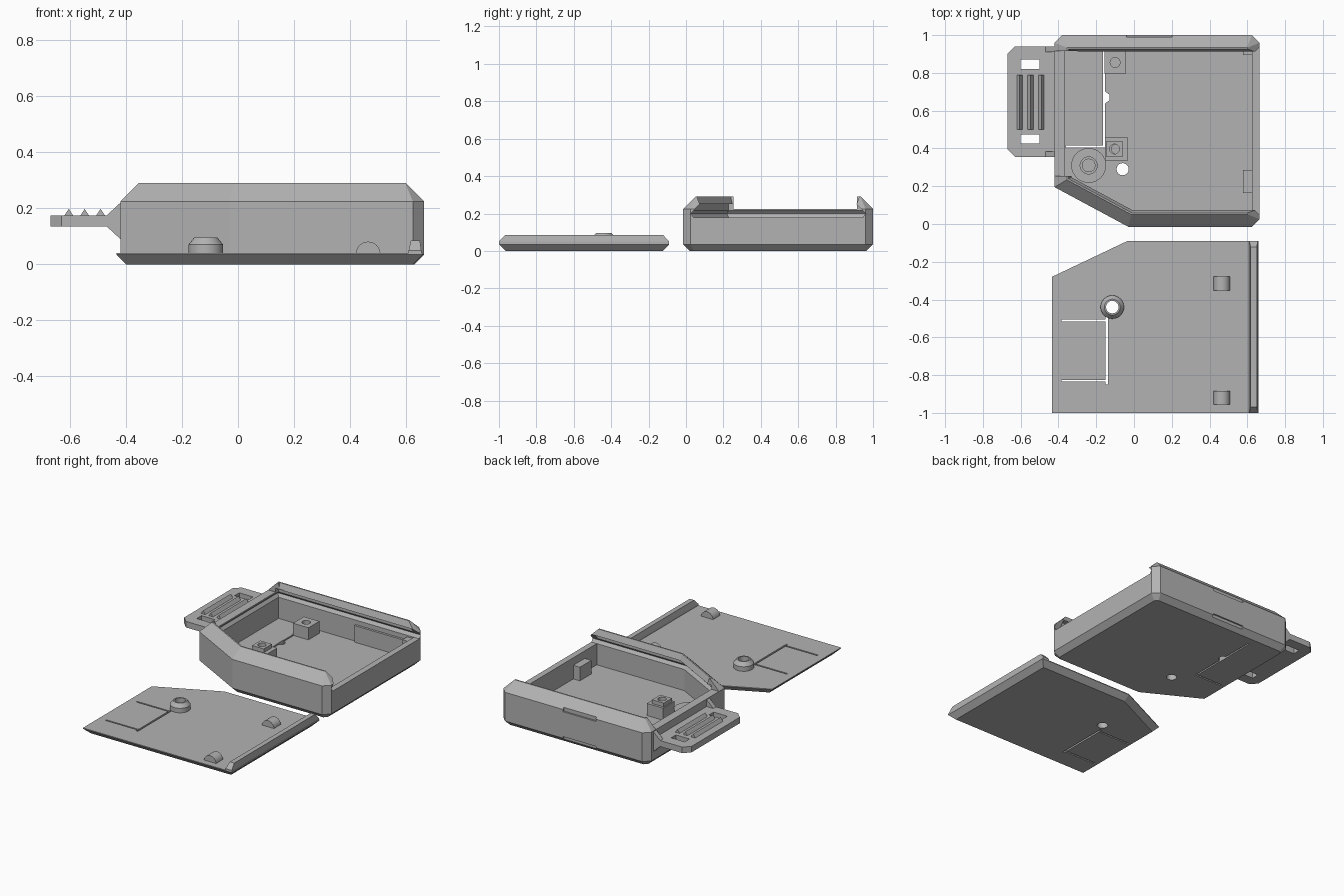
import bpy, bmesh, math
from mathutils import Vector

if "Cube" in bpy.data.objects:
    bpy.data.objects.remove(bpy.data.objects["Cube"])

GREY = bpy.data.materials.new("matte_grey")
GREY.diffuse_color = (0.45, 0.45, 0.45, 1)
GREY.use_nodes = True
GREY.node_tree.nodes["Principled BSDF"].inputs["Base Color"].default_value = GREY.diffuse_color


def loft(name, rings):
    """Closed solid through rings of equal point count."""
    bm = bmesh.new()
    vs = [[bm.verts.new(p) for p in r] for r in rings]
    n = len(rings[0])
    bm.faces.new(vs[0][::-1])
    bm.faces.new(vs[-1])
    for a, b in zip(vs, vs[1:]):
        for i in range(n):
            j = (i + 1) % n
            bm.faces.new((a[i], a[j], b[j], b[i]))
    bmesh.ops.recalc_face_normals(bm, faces=bm.faces)
    me = bpy.data.meshes.new(name)
    bm.to_mesh(me)
    bm.free()
    me.materials.append(GREY)
    ob = bpy.data.objects.new(name, me)
    bpy.context.collection.objects.link(ob)
    return ob


def inset(poly, d):
    """Move every side of a counter-clockwise outline inward by d."""
    out, n = [], len(poly)
    for i in range(n):
        p = Vector(poly[i])
        a = (p - Vector(poly[i - 1])).normalized()
        b = (Vector(poly[(i + 1) % n]) - p).normalized()
        na, nb = Vector((-a.y, a.x)), Vector((-b.y, b.x))
        out.append(p + (na + nb) * d / (1 + na.dot(nb)))
    return out


def layers(name, poly, steps):
    return loft(name, [[(p[0], p[1], z) for p in inset(poly, d)] for z, d in steps])


def box(name, x0, x1, y0, y1, z0, z1):
    return layers(name, [(x0, y0), (x1, y0), (x1, y1), (x0, y1)], [(z0, 0), (z1, 0)])


def turned(name, x, y, steps, n=32):
    return loft(name, [[(x + r * math.cos(2 * math.pi * i / n),
                         y + r * math.sin(2 * math.pi * i / n), z) for i in range(n)]
                       for z, r in steps])


def extrude_y(name, xz, y0, y1):
    return loft(name, [[(x, y, z) for x, z in xz] for y in (y0, y1)])


def cut(ob, *cutters):
    for c in cutters:
        m = ob.modifiers.new("cut", "BOOLEAN")
        m.object, m.operation, m.solver = c, "DIFFERENCE", "EXACT"
        bpy.context.view_layer.objects.active = ob
        bpy.ops.object.modifier_apply(modifier=m.name)
        bpy.data.objects.remove(c)


def smooth(ob):
    bpy.ops.object.select_all(action="DESELECT")
    ob.select_set(True)
    bpy.context.view_layer.objects.active = ob
    bpy.ops.object.shade_smooth_by_angle(angle=math.radians(30))


# --- case shell with chamfered edges
C = 0.04
outer = [(-0.03, -0.015), (0.665 - C, -0.015), (0.665, -0.015 + C), (0.665, 1 - C),
         (0.665 - C, 1), (-0.42 + C, 1), (-0.42, 1 - C), (-0.42, 0.195)]
case = layers("case", outer, [(0, 0.035), (0.035, 0), (0.225, 0), (0.29, 0.065)])


def plain(right):
    return [(-0.03, -0.015), (right, -0.015), (right, 1), (-0.42, 1), (-0.42, 0.195)]


cavity = layers("cavity", plain(0.68), [(0.04, 0.055), (0.25, 0.055)])
# dovetail channel for the sliding lid, open on the right
channel = layers("channel", plain(0.9), [(0.18, 0.055), (0.2, 0.04), (0.25, 0.088), (0.3, 0.07)])
left_gap = box("left_gap", -0.5, -0.3, 0.255, 0.915, 0.225, 0.35)
cut(case, cavity, channel, left_gap)
# spring tongue slits, drain hole and boss pit in the floor
cut(case,
    box("slit_long", -0.163, -0.153, 0.41, 0.915, -0.1, 0.1),
    box("slit_short", -0.36, -0.153, 0.406, 0.416, -0.1, 0.1),
    layers("slit_notch", [(-0.165, 0.71), (-0.165, 0.63), (-0.13, 0.655), (-0.13, 0.685)],
           [(-0.1, 0), (0.1, 0)]),
    turned("floor_hole", -0.06, 0.29, [(-0.1, 0.032), (0.1, 0.032)]))
# shallow finger notches on the back
for z0, z1 in ((0.21, 0.24), (0.02, 0.045)):
    cut(case, box("notch", -0.04, 0.2, 0.99, 1.1, z0, z1))

# --- parts inside the case
for i, (x, y, s) in enumerate(((-0.1, 0.855, 0.057), (-0.093, 0.397, 0.06))):
    post = box(f"screw_post_{i}", x - s, x + s, y - s, y + s, 0.03, 0.12)
    cut(post, turned("screw_hole", x, y, [(0.06, 0.026), (0.2, 0.026)], 24))
collar = box("post_collar", -0.145, -0.06, 0.355, 0.44, 0.11, 0.145)
cut(collar, turned("collar_hole", -0.103, 0.397, [(0.0, 0.026), (0.2, 0.026)], 24))
boss = turned("round_boss", -0.24, 0.31, [(0.03, 0.092), (0.085, 0.092)])
cut(boss, turned("boss_pit", -0.24, 0.31, [(0.045, 0.045), (0.2, 0.045)]))
button = turned("boss_pin", -0.24, 0.31, [(0.03, 0.036), (0.07, 0.036)])
for o in (boss, button):
    smooth(o)
box("front_stop", 0.577, 0.632, 0.165, 0.285, 0.03, 0.13)
box("back_stop", 0.577, 0.632, 0.895, 0.95, 0.03, 0.17)
box("back_inner_panel", 0.2, 0.6, 0.93, 0.95, 0.03, 0.15)
box("right_wall", 0.63, 0.664, 0.03, 0.955, 0.036, 0.18)

# --- strap tab on the left
tab = layers("strap_tab", [(-0.67, 0.395), (-0.63, 0.355), (-0.41, 0.355), (-0.41, 0.94),
                           (-0.63, 0.94), (-0.67, 0.9)], [(0.135, 0), (0.175, 0)])
for y in (0.45, 0.845):
    cut(tab, box("strap_slot", -0.6, -0.5, y - 0.025, y + 0.025, 0.0, 0.4))
for i in range(3):
    x = -0.605 + 0.057 * i
    extrude_y(f"grip_ridge_{i}", [(x - 0.016, 0.174), (x + 0.016, 0.174), (x, 0.198)], 0.5, 0.79)
for i, y in enumerate((0.355, 0.91)):
    extrude_y(f"tab_brace_{i}", [(-0.47, 0.136), (-0.415, 0.085), (-0.415, 0.225),
                                 (-0.47, 0.174)], y, y + 0.03)

# --- loose lid
lid = layers("lid", [(-0.435, -1), (0.66, -1), (0.66, -0.09), (-0.035, -0.09), (-0.435, -0.28)],
             [(0, 0.035), (0.035, 0), (0.04, 0)])
cut(lid,
    box("lid_slit_front", -0.385, -0.14, -0.515, -0.505, -0.1, 0.1),
    box("lid_slit_back", -0.385, -0.14, -0.835, -0.825, -0.1, 0.1),
    box("lid_slit_side", -0.15, -0.138, -0.85, -0.49, -0.1, 0.1),
    turned("lid_hole", -0.115, -0.44, [(-0.1, 0.033), (0.1, 0.033)]))
# end lip with sloped ends
extrude = [(0.61, 0.655, -1.0, -0.09, 0.035), (0.61, 0.655, -1.0, -0.09, 0.05),
           (0.618, 0.65, -0.968, -0.122, 0.085)]
loft("lid_end_lip", [[(a, c, z), (b, c, z), (b, d, z), (a, d, z)] for a, b, c, d, z in extrude])
# hollow knob
knob = turned("lid_knob", -0.115, -0.44, [(0.03, 0.062), (0.07, 0.062), (0.095, 0.042)])
cut(knob, turned("knob_hole", -0.115, -0.44, [(-0.1, 0.033), (0.2, 0.033)]))
smooth(knob)
# half-round catches
for i, y in enumerate((-0.315, -0.92)):
    arc = [(0.465 + 0.044 * math.cos(math.pi * k / 12), 0.037 + 0.044 * math.sin(math.pi * k / 12))
           for k in range(13)]
    smooth(extrude_y(f"lid_catch_{i}", arc, y - 0.036, y + 0.036))
